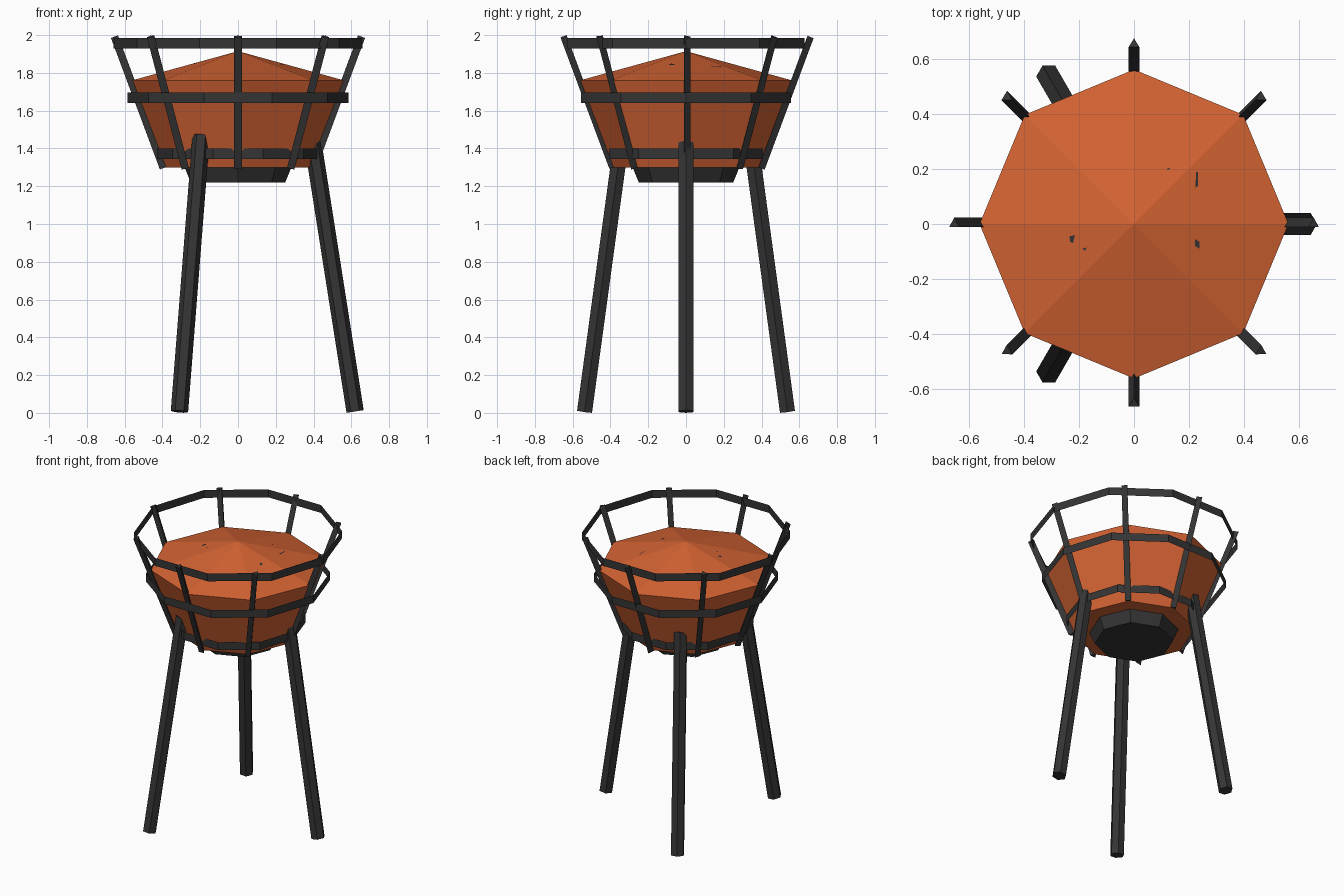
import bpy, bmesh, math
from mathutils import Vector

if "Cube" in bpy.data.objects:
    bpy.data.objects.remove(bpy.data.objects["Cube"])


def material(name, rgb):
    m = bpy.data.materials.new(name)
    m.diffuse_color = (*rgb, 1.0)
    m.use_nodes = True
    m.node_tree.nodes["Principled BSDF"].inputs["Base Color"].default_value = m.diffuse_color
    return m


IRON = material("dark iron", (0.035, 0.035, 0.036))
EMBER = material("ember orange", (0.66, 0.125, 0.033))


def finish(name, bm, mat):
    bmesh.ops.recalc_face_normals(bm, faces=bm.faces[:])
    me = bpy.data.meshes.new(name)
    bm.to_mesh(me)
    bm.free()
    me.materials.append(mat)
    ob = bpy.data.objects.new(name, me)
    bpy.context.collection.objects.link(ob)
    return ob


def ring_points(sides, r, z, start=0.0):
    return [Vector((r * math.cos(start + math.tau * i / sides),
                    r * math.sin(start + math.tau * i / sides), z)) for i in range(sides)]


def lathe(name, sides, profile, mat, cap=True):
    """Spin (radius, z) pairs; a zero radius makes a point."""
    bm = bmesh.new()
    rows = []
    for r, z in profile:
        pts = ring_points(sides, r, z) if r > 0 else [Vector((0, 0, z))]
        rows.append([bm.verts.new(p) for p in pts])
    for a, b in zip(rows, rows[1:]):
        for i in range(sides):
            j = (i + 1) % sides
            if len(b) == 1:
                bm.faces.new((a[i], a[j], b[0]))
            else:
                bm.faces.new((a[i], a[j], b[j], b[i]))
    if cap:
        for row in (rows[0], rows[-1]):
            if len(row) > 1:
                bm.faces.new(row)
    return finish(name, bm, mat)


def bar(name, p, q, sides, r, start, mat):
    """Straight prism from p to q, tilted without twist."""
    p, q = Vector(p), Vector(q)
    rot = Vector((0, 0, 1)).rotation_difference(q - p)
    bm = bmesh.new()
    ends = []
    for c in (p, q):
        ends.append([bm.verts.new(c + rot @ v) for v in ring_points(sides, r, 0, start)])
    for e in ends:
        bm.faces.new(e)
    for i in range(sides):
        j = (i + 1) % sides
        bm.faces.new((ends[0][i], ends[0][j], ends[1][j], ends[1][i]))
    return finish(name, bm, mat)


def polar(r, a, z):
    return (r * math.cos(a), r * math.sin(a), z)


# Glowing bowl of embers with a low peaked heap
lathe("ember_bowl", 8, [(0.385, 1.30), (0.562, 1.76), (0, 1.915)], EMBER)

# Iron base plate under the bowl
lathe("base_plate", 8, [(0.25, 1.22), (0.285, 1.305)], IRON)

# Thin flat hoops
for name, r, z0, z1 in (("lower_hoop", 0.43, 1.345, 1.40),
                        ("middle_hoop", 0.585, 1.64, 1.695),
                        ("top_hoop", 0.66, 1.93, 1.985)):
    lathe(name, 10, [(r, z0), (r, z1)], IRON, cap=False)

# Eight triangular basket ribs
for i in range(8):
    a = math.tau * i / 8
    bar(f"basket_rib_{i + 1}", polar(0.395, a, 1.296), polar(0.654, a, 1.992),
        3, 0.023, math.pi / 2, IRON)

# Three splayed hexagonal legs
for i in range(3):
    a = math.tau * i / 3
    bar(f"leg_{i + 1}", polar(0.62, a, 0.0075), polar(0.39, a, 1.47), 6, 0.046, 0, IRON)

# Charred slivers showing through the heap
slivers = [[(0.225, 0.19), (0.232, 0.19), (0.238, -0.09), (0.222, -0.08)],
           [(-0.235, -0.045), (-0.215, -0.04), (-0.222, -0.07), (-0.232, -0.065)],
           [(-0.187, -0.09), (-0.172, -0.085), (-0.178, -0.098)],
           [(0.117, 0.2), (0.13, 0.205), (0.128, 0.197)]]


def heap_z(x, y):
    # height of the eight-sided heap surface
    d = max(x * math.cos(t) + y * math.sin(t)
            for t in (math.tau * (k + 0.5) / 8 for k in range(8)))
    return 1.915 - 0.155 * d / (0.562 * math.cos(math.pi / 8))


for i, pts in enumerate(slivers):
    bm = bmesh.new()
    bm.faces.new([bm.verts.new((x, y, heap_z(x, y) + 0.004)) for x, y in pts])
    finish(f"char_sliver_{i + 1}", bm, IRON)
